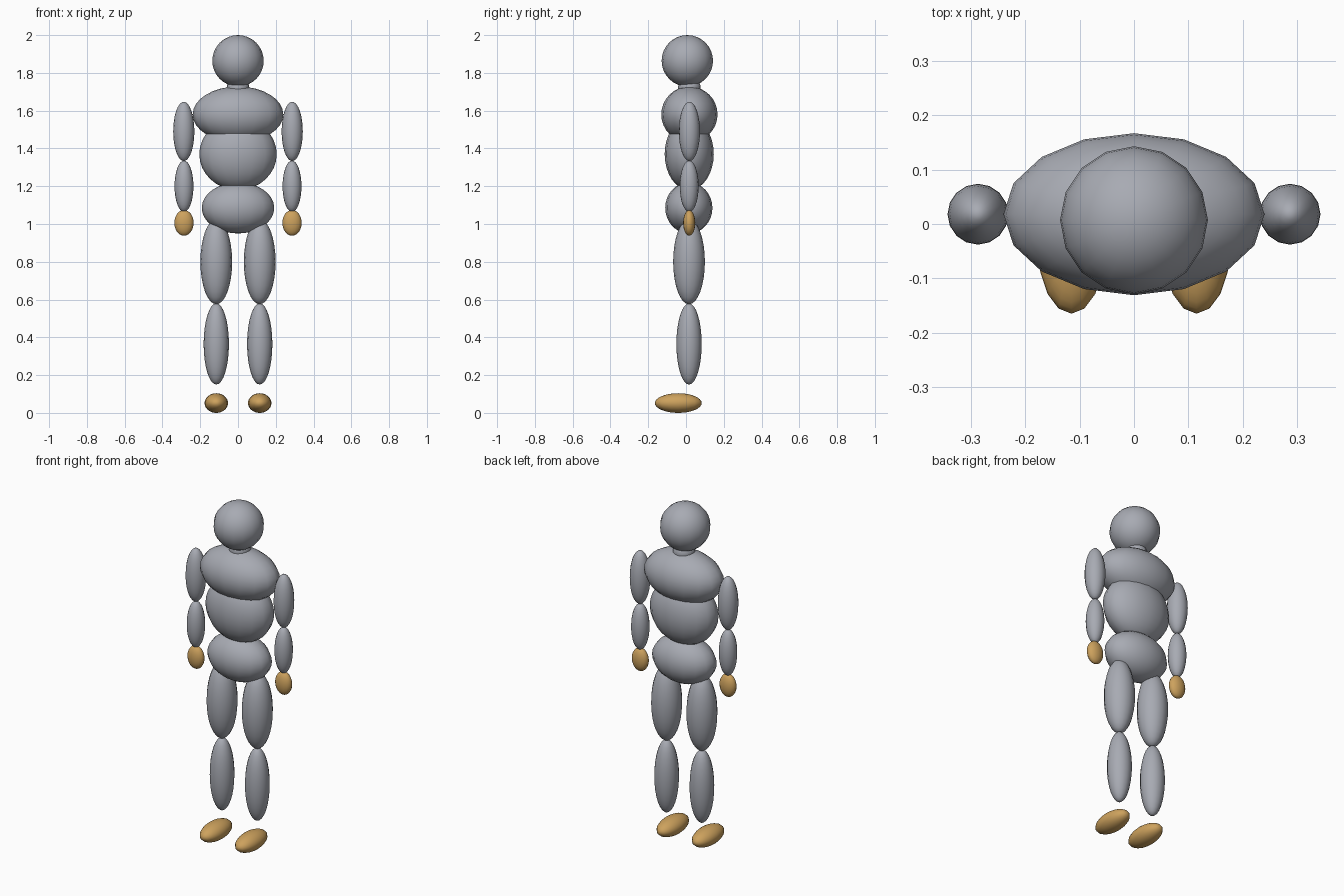
import bpy

if "Cube" in bpy.data.objects:
    bpy.data.objects.remove(bpy.data.objects["Cube"])


def material(name, rgb):
    m = bpy.data.materials.new(name)
    m.diffuse_color = (*rgb, 1.0)
    m.use_nodes = True
    m.node_tree.nodes["Principled BSDF"].inputs["Base Color"].default_value = m.diffuse_color
    return m


grey = material("body grey", (0.39, 0.405, 0.45))
gold = material("extremity gold", (0.61, 0.36, 0.11))


def ellipsoid(name, centre, radii, mat):
    """Smooth 16-sided ellipsoid."""
    bpy.ops.mesh.primitive_uv_sphere_add(segments=16, ring_count=16, radius=1, location=centre)
    ob = bpy.context.object
    ob.name = name
    ob.scale = radii
    bpy.ops.object.transform_apply(location=False, rotation=False, scale=True)
    bpy.ops.object.shade_smooth()
    ob.data.materials.append(mat)
    return ob


# Trunk and head, stacked on the centre line
ellipsoid("head", (0, 0.007, 1.864), (0.136, 0.136, 0.136), grey)
ellipsoid("neck", (0, 0.018, 1.72), (0.06, 0.06, 0.06), grey)
ellipsoid("chest", (0, 0.018, 1.58), (0.24, 0.149, 0.148), grey)
ellipsoid("belly", (0, 0.017, 1.37), (0.205, 0.13, 0.19), grey)
ellipsoid("pelvis", (0, 0.015, 1.085), (0.192, 0.125, 0.135), grey)

# Limbs: name, x offset, y, z, radii, material
limbs = [
    ("upper_arm", 0.287, 0.018, 1.49, (0.056, 0.056, 0.157), grey),
    ("forearm", 0.286, 0.017, 1.2, (0.05, 0.05, 0.136), grey),
    ("hand", 0.286, 0.017, 1.006, (0.051, 0.032, 0.068), gold),
    ("thigh", 0.115, 0.016, 0.8, (0.084, 0.084, 0.225), grey),
    ("shin", 0.115, 0.016, 0.365, (0.067, 0.067, 0.215), grey),
    ("foot", 0.115, -0.041, 0.052, (0.062, 0.124, 0.052), gold),
]
for side, sign in (("left", 1), ("right", -1)):
    for name, x, y, z, radii, mat in limbs:
        ellipsoid(f"{side}_{name}", (sign * x, y, z), radii, mat)
